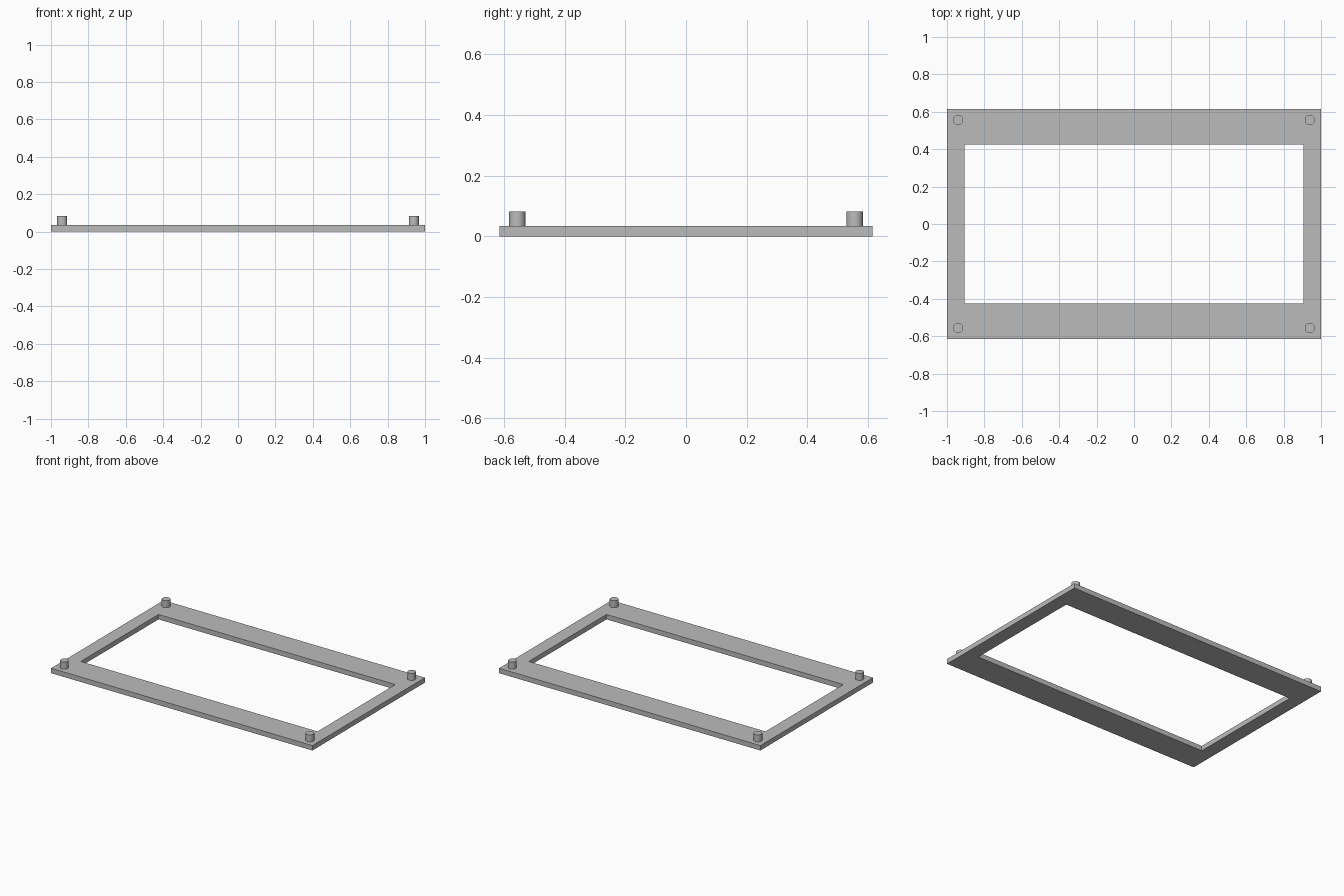
import bpy
import bmesh

HALF_X, HALF_Y = 1.0, 0.615        # outer edge of the frame
HOLE_X, HOLE_Y = 0.906, 0.425      # opening
THICK = 0.034
PEG_X, PEG_Y, PEG_R, PEG_TOP = 0.94, 0.556, 0.027, 0.082

cube = bpy.data.objects.get("Cube")
if cube:
    bpy.data.objects.remove(cube, do_unlink=True)

grey = bpy.data.materials.new("mid_grey")
grey.use_nodes = True
colour = (0.5, 0.5, 0.5, 1)
grey.diffuse_color = colour
grey.node_tree.nodes["Principled BSDF"].inputs["Base Color"].default_value = colour


def add_frame():
    """Flat rectangular ring, extruded upwards."""
    bm = bmesh.new()
    corners = [(-1, -1), (1, -1), (1, 1), (-1, 1)]
    outer = [bm.verts.new((x * HALF_X, y * HALF_Y, 0)) for x, y in corners]
    inner = [bm.verts.new((x * HOLE_X, y * HOLE_Y, 0)) for x, y in corners]
    for i in range(4):
        j = (i + 1) % 4
        bm.faces.new((outer[i], outer[j], inner[j], inner[i]))
    ring = bmesh.ops.extrude_face_region(bm, geom=bm.faces[:], use_keep_orig=True)
    top = [v for v in ring["geom"] if isinstance(v, bmesh.types.BMVert)]
    bmesh.ops.translate(bm, verts=top, vec=(0, 0, THICK))
    bmesh.ops.recalc_face_normals(bm, faces=bm.faces[:])
    mesh = bpy.data.meshes.new("frame_plate")
    bm.to_mesh(mesh)
    bm.free()
    mesh.materials.append(grey)
    bpy.context.collection.objects.link(bpy.data.objects.new("frame_plate", mesh))


def add_peg(name, x, y):
    """Round locating peg standing on the plate."""
    bpy.ops.mesh.primitive_cylinder_add(
        vertices=32, radius=PEG_R, depth=PEG_TOP - THICK,
        location=(x, y, (PEG_TOP + THICK) / 2))
    peg = bpy.context.object
    peg.name = name
    peg.data.materials.append(grey)
    bpy.ops.object.shade_smooth_by_angle()


add_frame()
for side, sx in (("left", 1), ("right", -1)):
    for end, sy in (("front", -1), ("back", 1)):
        add_peg(f"{end}_{side}_peg", sx * PEG_X, sy * PEG_Y)
